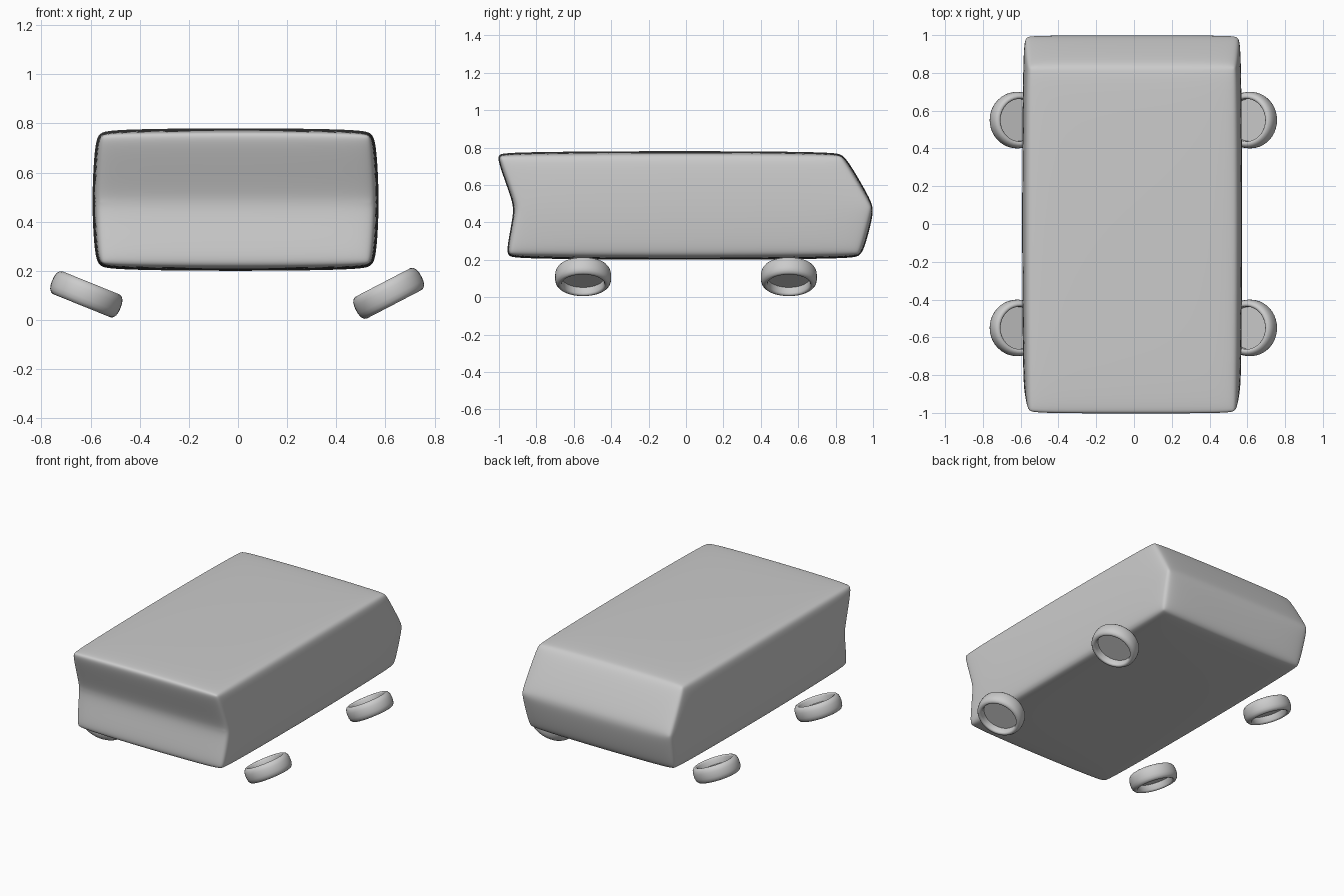
import bpy, bmesh
from math import radians, pi
from mathutils import Matrix, Vector

if "Cube" in bpy.data.objects:
    bpy.data.objects.remove(bpy.data.objects["Cube"])


def finish(bm, name):
    bmesh.ops.recalc_face_normals(bm, faces=bm.faces)
    me = bpy.data.meshes.new(name)
    bm.to_mesh(me)
    bm.free()
    me.polygons.foreach_set("use_smooth", [True] * len(me.polygons))
    ob = bpy.data.objects.new(name, me)
    bpy.context.collection.objects.link(ob)
    return ob


# Van body: 3x3x3 box cage reshaped to the side profile, with gently crowned faces
FRONT = {-1: -0.97, 0: -0.915, 1: -1.025}   # y of front edge at bottom, middle, top
BACK = {-1: 0.94, 0: 1.012, 1: 0.84}        # y of back edge at bottom, middle, top
bm = bmesh.new()
bmesh.ops.create_cube(bm, size=2)
bmesh.ops.subdivide_edges(bm, edges=bm.edges[:], cuts=1, use_grid_fill=True)
for v in bm.verts:
    i, j, k = (round(c) for c in v.co)
    half = 0.588 - 0.016 * abs(k) - 0.006 * abs(j)
    y = {-1: FRONT[k], 0: 0.0, 1: BACK[k]}[j]
    crown = 0.006 * (abs(i) + abs(j))
    z = {-1: 0.197 + crown, 0: 0.48, 1: 0.784 - crown}[k]
    v.co = Vector((i * half - 0.01, y, z))
body = finish(bm, "van_body")
bevel = body.modifiers.new("rounded_edges", 'BEVEL')
bevel.width = 0.055
bevel.segments = 2
bevel.limit_method = 'ANGLE'
bevel.angle_limit = radians(18)
sub = body.modifiers.new("smooth", 'SUBSURF')
sub.levels = sub.render_levels = 3

# Wheel section: thin hub disc, then the rounded tyre (radius, height)
UPPER = [(0, 0.006), (0.112, 0.006), (0.113, 0.04), (0.118, 0.048), (0.126, 0.05),
         (0.136, 0.046), (0.145, 0.034), (0.149, 0.018)]
SECTION = UPPER + [(0.15, 0)] + [(r, -h) for r, h in reversed(UPPER)]


def wheel(name, x, y, z, tilt):
    bm = bmesh.new()
    vs = [bm.verts.new((r, 0, h)) for r, h in SECTION]
    es = [bm.edges.new(p) for p in zip(vs, vs[1:])]
    bmesh.ops.spin(bm, geom=vs + es, cent=(0, 0, 0), axis=(0, 0, 1),
                   angle=2 * pi, steps=40)
    bmesh.ops.remove_doubles(bm, verts=bm.verts, dist=1e-4)
    ob = finish(bm, name)
    ob.matrix_world = Matrix.Translation((x, y, z)) @ Matrix.Rotation(radians(tilt), 4, 'Y')
    bpy.ops.object.select_all(action='DESELECT')
    ob.select_set(True)
    bpy.context.view_layer.objects.active = ob
    bpy.ops.object.shade_smooth_by_angle(angle=radians(45))


# Four splayed wheels, each pair tilted outwards
for y, end in ((-0.55, "front"), (0.55, "rear")):
    wheel(end + "_left_wheel", -0.617, y, 0.105, 22)
    wheel(end + "_right_wheel", 0.613, y, 0.109, -27.5)
